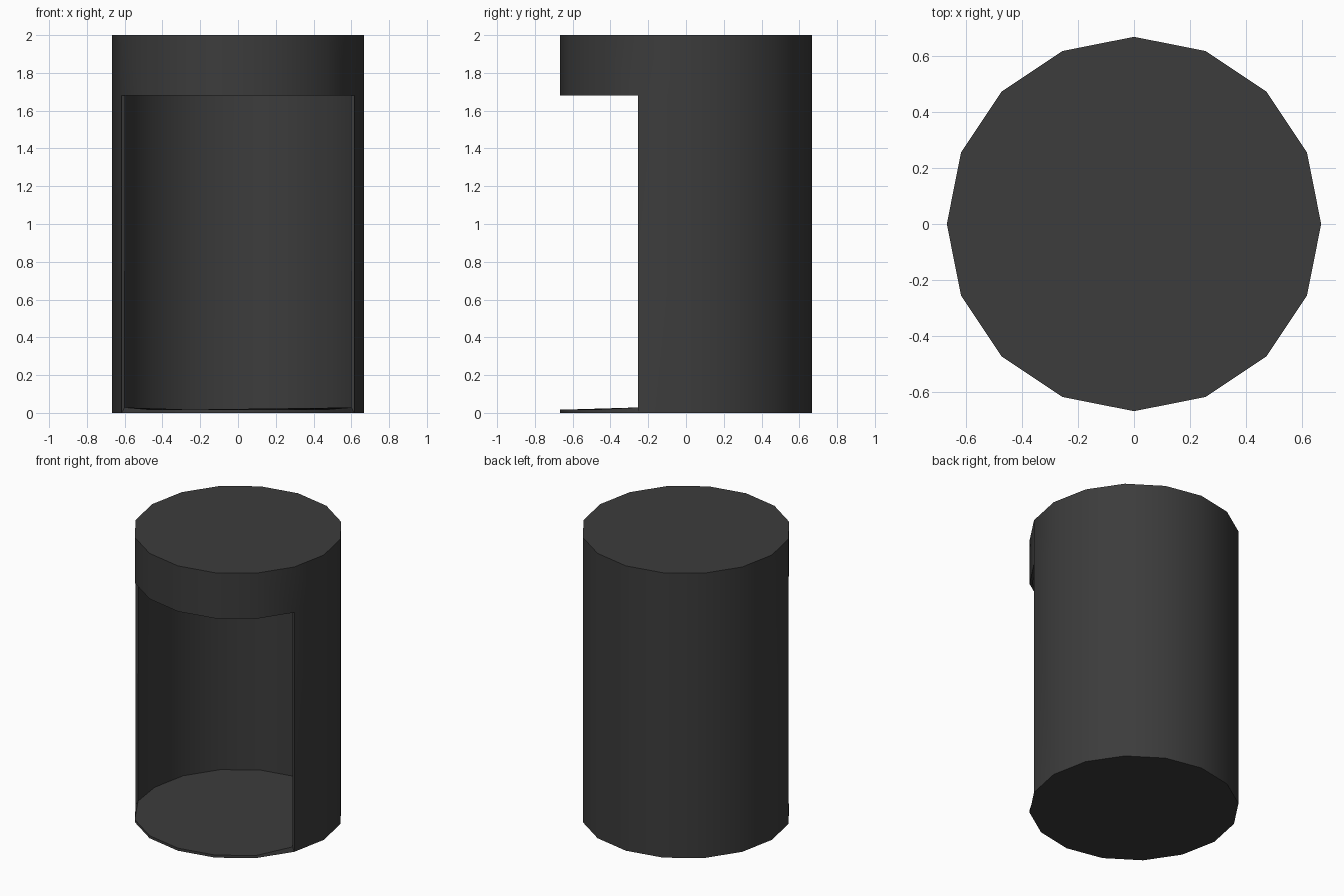
import bpy, bmesh, math
from mathutils import Matrix

if "Cube" in bpy.data.objects:
    bpy.data.objects.remove(bpy.data.objects["Cube"])

RADIUS, HEIGHT, OPENING_TOP, WALL = 0.667, 2.0, 1.68, 0.018

# 16-sided closed drum
bm = bmesh.new()
bmesh.ops.create_cone(bm, cap_ends=True, segments=16, radius1=RADIUS,
                      radius2=RADIUS, depth=HEIGHT,
                      matrix=Matrix.Translation((0, 0, HEIGHT / 2)))

# Ring cut at the top of the opening, then remove the six front panels below it
bmesh.ops.bisect_plane(bm, geom=bm.verts[:] + bm.edges[:] + bm.faces[:],
                       plane_co=(0, 0, OPENING_TOP), plane_no=(0, 0, 1))
bm.normal_update()
front = []
for f in bm.faces:
    c = f.calc_center_median()
    if abs(f.normal.z) < 0.1 and c.y < -0.25 and c.z < OPENING_TOP:
        front.append(f)
bmesh.ops.delete(bm, geom=front, context='FACES')

mesh = bpy.data.meshes.new("open_drum_shell")
bm.to_mesh(mesh)
bm.free()
shell = bpy.data.objects.new("open_drum_shell", mesh)
bpy.context.collection.objects.link(shell)

# Dark grey finish
mat = bpy.data.materials.new("dark_grey")
mat.diffuse_color = (0.045, 0.045, 0.045, 1)
mat.use_nodes = True
mat.node_tree.nodes["Principled BSDF"].inputs["Base Color"].default_value = mat.diffuse_color
mesh.materials.append(mat)

# Wall, floor and lid thickness
solid = shell.modifiers.new("thickness", 'SOLIDIFY')
solid.thickness = WALL
solid.offset = -1
solid.use_even_offset = True

# Smooth round wall with sharp rims
bpy.context.view_layer.objects.active = shell
shell.select_set(True)
bpy.ops.object.modifier_apply(modifier=solid.name)
bpy.ops.object.shade_smooth_by_angle(angle=math.radians(30))
